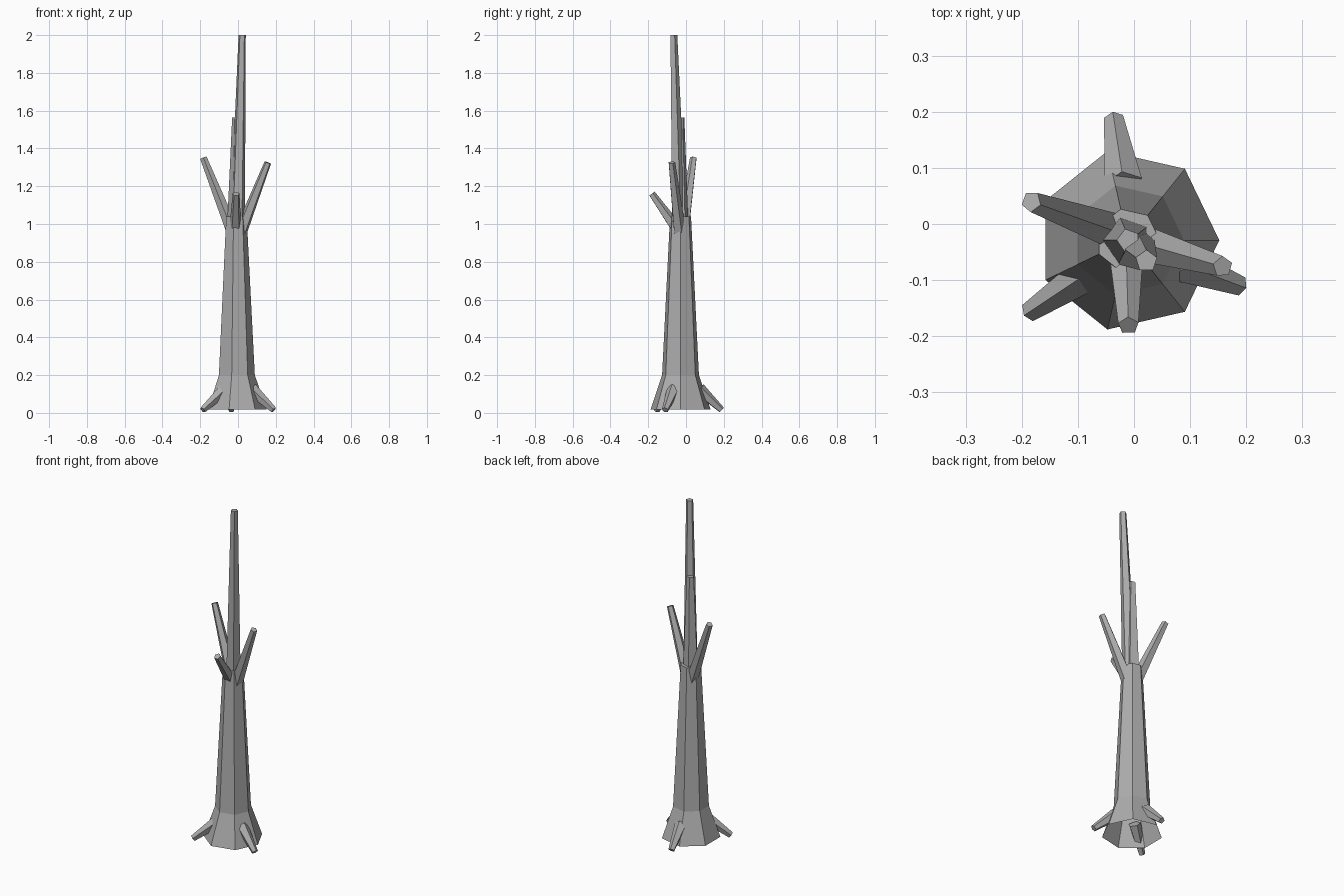
import bpy, bmesh, math
from mathutils import Vector

if "Cube" in bpy.data.objects:
    bpy.data.objects.remove(bpy.data.objects["Cube"])

bark = bpy.data.materials.new("grey_bark")
bark.diffuse_color = (0.42, 0.42, 0.42, 1)
bark.use_nodes = True
bark.node_tree.nodes["Principled BSDF"].inputs["Base Color"].default_value = bark.diffuse_color


def tube(name, rings, sides, cap_start=True, cap_end=True, turn=0.0, level=False):
    """Faceted tapering tube through (centre, radius) rings."""
    bm = bmesh.new()
    axis = (Vector(rings[-1][0]) - Vector(rings[0][0])).normalized()
    if level:
        axis = Vector((0, 0, 1))
    ref = Vector((1, 0, 0)) if abs(axis.z) > 0.97 else Vector((0, 0, 1))
    u = (ref - axis * ref.dot(axis)).normalized()
    v = axis.cross(u)
    loops = []
    for c, r in rings:
        loops.append([bm.verts.new(Vector(c) + r * (math.cos(a) * u + math.sin(a) * v))
                      for a in (turn + 2 * math.pi * i / sides for i in range(sides))])
    for a, b in zip(loops, loops[1:]):
        for i in range(sides):
            j = (i + 1) % sides
            bm.faces.new((a[i], a[j], b[j], b[i]))
    if cap_start:
        bm.faces.new(loops[0][::-1])
    if cap_end:
        bm.faces.new(loops[-1])
    mesh = bpy.data.meshes.new(name)
    bm.to_mesh(mesh)
    bm.free()
    mesh.materials.append(bark)
    ob = bpy.data.objects.new(name, mesh)
    bpy.context.collection.objects.link(ob)
    return ob


# Seven-sided trunk with flared, open foot
cx, cy = -0.011, -0.029
tube("trunk", [((cx, cy, 0.018), 0.163), ((cx, cy, 0.2), 0.1), ((cx, cy, 1.04), 0.057)],
     7, cap_start=False, level=True)

# Two upright leaders
tube("tall_leader", [((-0.004, -0.038, 0.95), 0.042), ((0.022, -0.066, 2.0), 0.02)],
     5, turn=0.3, level=True)
tube("short_leader", [((-0.013, -0.03, 0.98), 0.045), ((-0.01, -0.029, 1.565), 0.021)],
     5, turn=0.6, level=True)

# Side branches
branches = {
    "left_branch": ((-0.028, -0.015, 0.96), (-0.183, 0.04, 1.35), 0.035),
    "right_branch": ((0.016, -0.035, 0.96), (0.158, -0.076, 1.325), 0.035),
    "front_branch": ((-0.014, -0.05, 0.975), (-0.01, -0.181, 1.16), 0.033),
}
for name, (a, b, r) in branches.items():
    tube(name, [(a, r), (b, 0.019)], 5)

# Roots
roots = {
    "back_root": ((-0.018, 0.07, 0.125), (-0.036, 0.188, 0.0155)),
    "left_root": ((-0.07, -0.079, 0.125), (-0.187, -0.157, 0.0155)),
    "right_root": ((0.072, -0.066, 0.125), (0.189, -0.11, 0.0155)),
}
for name, (a, b) in roots.items():
    tube(name, [(a, 0.035), (b, 0.018)], 5)
